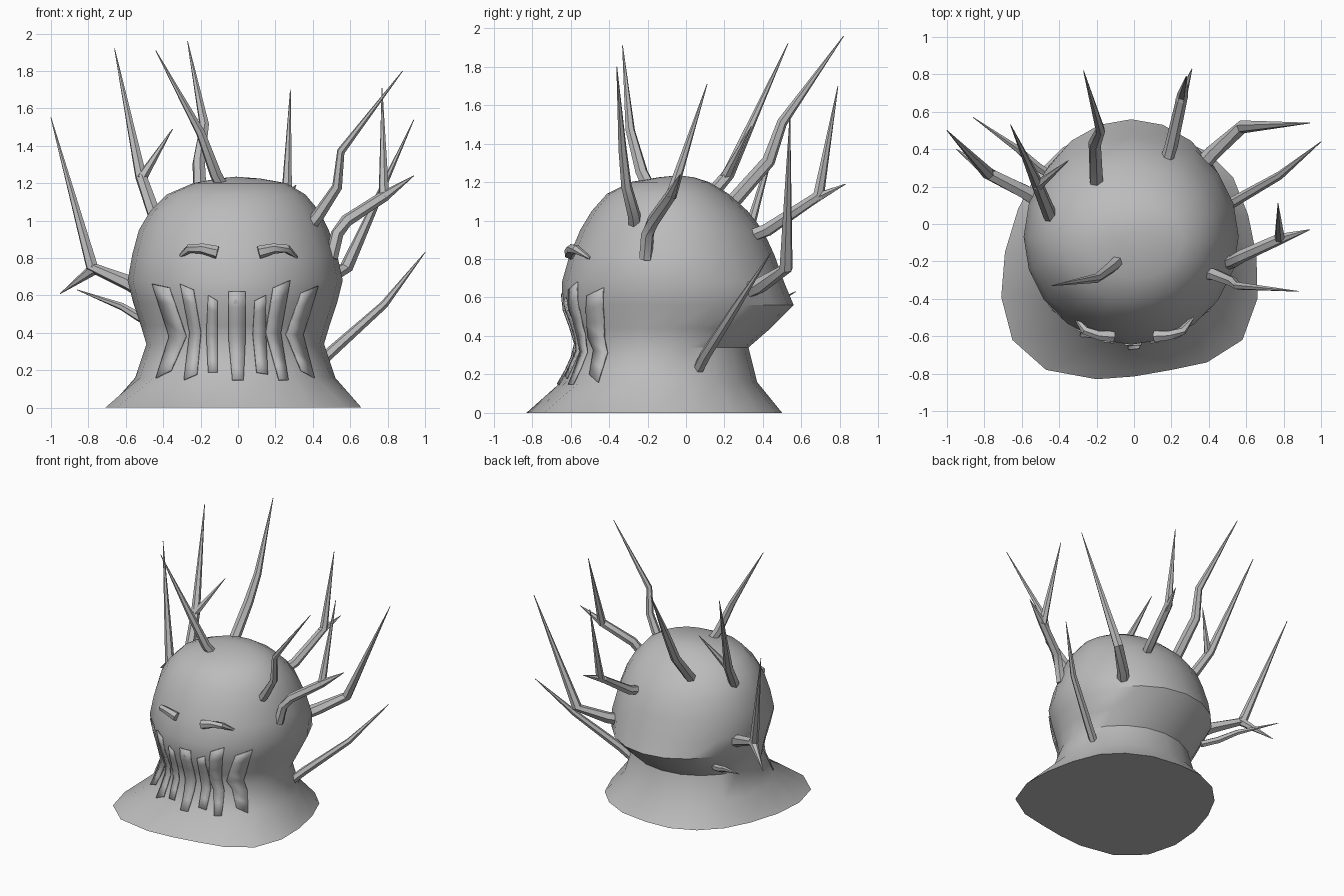
import bpy, bmesh, math
from mathutils import Vector
from mathutils.bvhtree import BVHTree

if "Cube" in bpy.data.objects:
    bpy.data.objects.remove(bpy.data.objects["Cube"])

grey = bpy.data.materials.new("stone_grey")
grey.diffuse_color = (0.5, 0.5, 0.5, 1)
grey.use_nodes = True
grey.node_tree.nodes["Principled BSDF"].inputs["Base Color"].default_value = grey.diffuse_color


def finish(bm, name, angle=40):
    bmesh.ops.recalc_face_normals(bm, faces=bm.faces[:])
    mesh = bpy.data.meshes.new(name)
    bm.to_mesh(mesh)
    bm.free()
    mesh.materials.append(grey)
    obj = bpy.data.objects.new(name, mesh)
    bpy.context.collection.objects.link(obj)
    bpy.ops.object.select_all(action='DESELECT')
    obj.select_set(True)
    bpy.context.view_layer.objects.active = obj
    bpy.ops.object.shade_smooth_by_angle(angle=math.radians(angle))
    return obj


def bridge(bm, rings):
    n = len(rings[0])
    for a, b in zip(rings, rings[1:]):
        for i in range(n):
            j = (i + 1) % n
            bm.faces.new((a[i], a[j], b[j], b[i]))


# Hood: irregular flared hem, then elliptical rings up to the crown
hem = [(.655, -.17), (.61, .05), (.53, .25), (.4, .38), (.22, .47),
       (0, .5), (-.2, .49), (-.38, .41), (-.52, .27), (-.62, .08),
       (-.69, -.15), (-.71, -.39), (-.65, -.62), (-.47, -.78), (-.2, -.83),
       (0, -.815), (.2, -.78), (.39, -.74), (.58, -.62), (.66, -.4)]
# z, left x, right x, front y, back y
levels = [(.16, -.55, .52, -.65, .37), (.34, -.49, .46, -.57, .325),
          (.44, -.52, .49, -.6, .44), (.56, -.56, .53, -.645, .56),
          (.68, -.59, .56, -.645, .51), (.82, -.565, .53, -.605, .46),
          (.95, -.53, .485, -.55, .4), (1.05, -.47, .435, -.49, .32),
          (1.14, -.38, .36, -.41, .22), (1.2, -.24, .26, -.29, .12),
          (1.225, -.11, .12, -.14, .04)]
bm = bmesh.new()
rings = [[bm.verts.new((x, y, 0)) for x, y in hem]]
for z, x0, x1, y0, y1 in levels:
    ring = []
    for i in range(20):
        t = math.tau * i / 20
        ring.append(bm.verts.new(((x0 + x1) / 2 + (x1 - x0) / 2 * math.cos(t),
                                  (y0 + y1) / 2 + (y1 - y0) / 2 * math.sin(t), z)))
    rings.append(ring)
bridge(bm, rings)
bm.faces.new(rings[0][::-1])
top = bm.verts.new((-.01, -.04, 1.235))
for i in range(20):
    bm.faces.new((rings[-1][i], rings[-1][(i + 1) % 20], top))
surface = BVHTree.FromBMesh(bm)
finish(bm, "hood")


def front_y(x, z):
    hit = surface.ray_cast(Vector((x, -3, z)), Vector((0, 1, 0)))[0]
    return hit.y if hit else -.4


# Mouth slats: thin bent plates following the face
# each row: left x, left z, right x, right z (top, middle, bottom)
slats = [
    ((-.46, .66, -.37, .64), (-.37, .38, -.28, .38), (-.44, .16, -.36, .2)),
    ((-.31, .66, -.24, .63), (-.26, .4, -.2, .4), (-.29, .15, -.22, .18)),
    ((-.16, .6, -.11, .57), (-.17, .39, -.11, .39), (-.16, .19, -.11, .19)),
    ((-.05, .62, .04, .62), (-.05, .36, .04, .36), (-.03, .15, .03, .15)),
    ((.09, .57, .15, .6), (.08, .39, .15, .39), (.1, .19, .16, .18)),
    ((.19, .64, .28, .68), (.15, .4, .23, .4), (.22, .15, .27, .15)),
    ((.34, .61, .43, .65), (.26, .39, .35, .39), (.34, .2, .41, .16)),
]
for k, slat in enumerate(slats):
    bm = bmesh.new()
    rows = []
    for s in range(7):
        a, b, f = (slat[0], slat[1], s / 3) if s < 3 else (slat[1], slat[2], (s - 3) / 3)
        lx, lz, rx, rz = (p + (q - p) * f for p, q in zip(a, b))
        rows.append([bm.verts.new((x, front_y(x, z) - .012, z))
                     for x, z in ((lx, lz), (rx, rz))])
    for p, q in zip(rows, rows[1:]):
        bm.faces.new((p[0], q[0], q[1], p[1]))
    plate = finish(bm, f"mouth_slat_{k + 1}", 20)
    solid = plate.modifiers.new("thickness", 'SOLIDIFY')
    solid.thickness = .008


def tube(name, paths, sides=6):
    """Tapered tubes through (x, y, z, radius) points; several paths make one branch."""
    bm = bmesh.new()
    for path in paths:
        pts = [Vector(p[:3]) for p in path]
        rings = []
        for i, p in enumerate(pts):
            d = (pts[min(i + 1, len(pts) - 1)] - pts[max(i - 1, 0)]).normalized()
            u = d.cross(Vector((.3, 1, .1))).normalized()
            v = d.cross(u)
            r = path[i][3]
            rings.append([bm.verts.new(p + r * (u * math.cos(t) + v * math.sin(t)))
                          for t in (math.tau * j / sides for j in range(sides))])
        bridge(bm, rings)
        bm.faces.new(rings[0])
        bm.faces.new(rings[-1])
    return finish(bm, name)


# Brow ridges
for name, s, o in (("left_brow", -1, .01), ("right_brow", 1, -.01)):
    tube(name, [[(s * .305 - o, -.5, .805, .008), (s * .25 - o, -.57, .85, .024),
                 (s * .18 - o, -.595, .85, .028), (s * .1 - o, -.6, .83, .035)]])

# Antler branches: trunk with optional fork
T = .002
tube("left_low_antler", [
    [(-.5, .12, .62, .045), (-.58, .17, .665, .042), (-.78, .27, .75, .034), (-1, .5, 1.55, T)],
    [(-.76, .26, .75, .034), (-.95, .4, .61, T)]])
tube("left_high_antler", [
    [(-.42, .01, .98, .04), (-.45, .05, 1.04, .038), (-.52, .22, 1.24, .032), (-.66, .53, 1.92, T)],
    [(-.52, .2, 1.22, .03), (-.35, .34, 1.49, T)]])
tube("front_top_antler", [
    [(-.09, -.2, 1.19, .035), (-.12, -.23, 1.25, .033), (-.2, -.29, 1.47, .025), (-.44, -.33, 1.91, T)]])
tube("back_top_antler", [
    [(-.2, .22, 1.07, .04), (-.21, .43, 1.31, .035), (-.18, .5, 1.51, .027), (-.27, .82, 1.96, T)]])
tube("back_antler", [
    [(.17, .33, .92, .035), (.2, .42, .95, .035), (.26, .69, 1.13, .03), (.28, .79, 1.7, T)],
    [(.25, .66, 1.11, .03), (.31, .83, 1.19, T)]])
tube("right_front_antler", [
    [(.39, -.265, .98, .035), (.43, -.27, 1.03, .034), (.53, -.31, 1.18, .028),
     (.55, -.33, 1.37, .022), (.88, -.36, 1.8, T)]])
tube("right_middle_antler", [
    [(.5, -.21, .8, .035), (.53, -.2, .93, .035), (.58, -.17, 1., .034),
     (.78, -.08, 1.13, .03), (.94, -.03, 1.24, T)],
    [(.78, -.08, 1.12, .03), (.77, .11, 1.71, T)]])
tube("right_back_antler", [
    [(.35, .3, .63, .045), (.42, .38, .66, .042), (.58, .52, .75, .036), (.94, .54, 1.54, T)]])
tube("right_low_spike", [
    [(.42, .06, .22, .03), (.5, .1, .3, .03), (.78, .26, .55, .022), (1, .44, .83, T)]])
tube("left_low_spike", [
    [(-.42, .24, .44, .025), (-.52, .31, .48, .025), (-.62, .4, .54, .02), (-.86, .57, .63, T)]])
